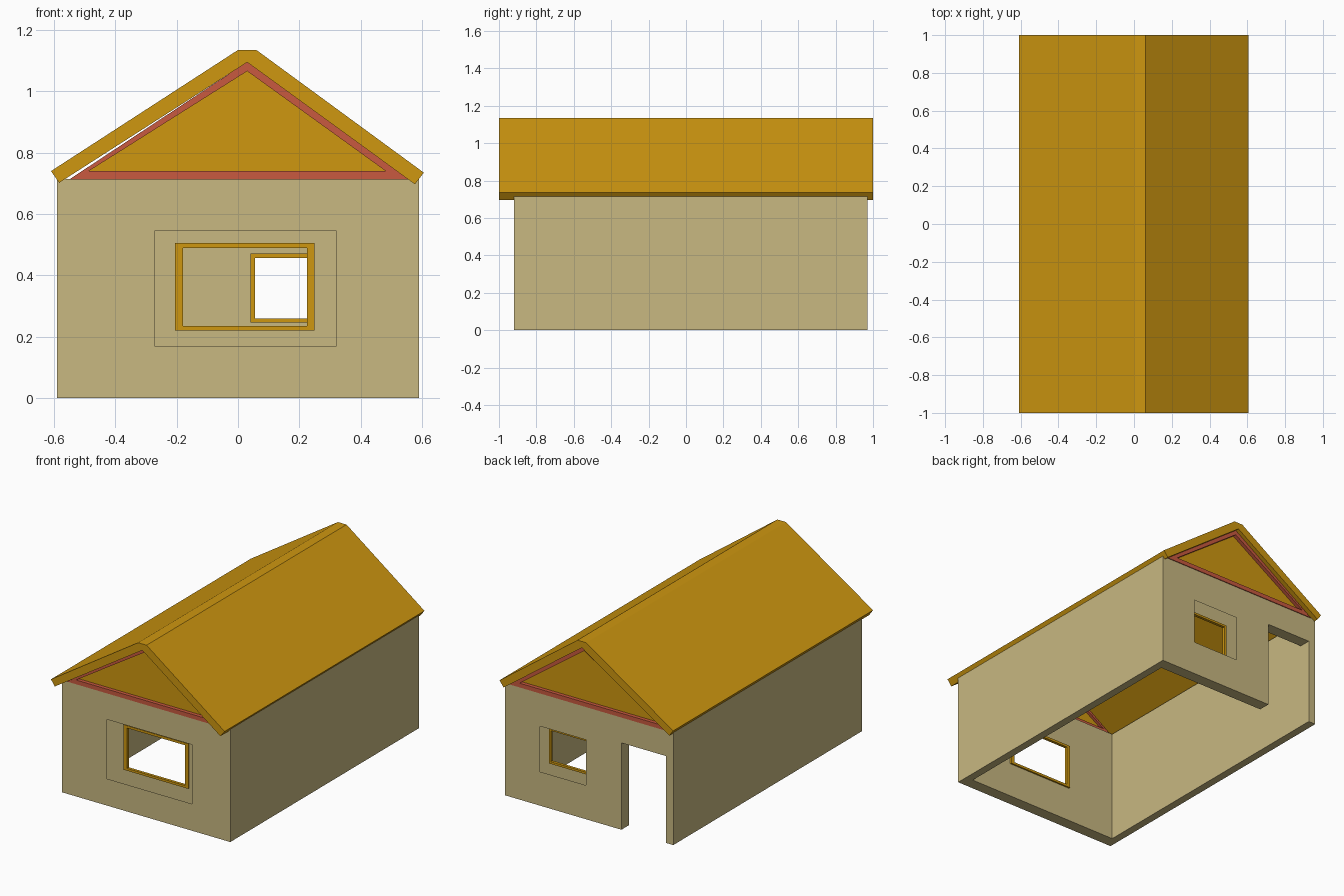
import bpy, bmesh

if "Cube" in bpy.data.objects:
    bpy.data.objects.remove(bpy.data.objects["Cube"])


def material(name, rgb):
    m = bpy.data.materials.new(name)
    m.diffuse_color = (*rgb, 1)
    m.use_nodes = True
    m.node_tree.nodes["Principled BSDF"].inputs["Base Color"].default_value = m.diffuse_color
    return m


WOOD = material("ochre", (0.62, 0.31, 0.005))
PLASTER = material("plaster", (0.58, 0.48, 0.22))
TRIM = material("red_trim", (0.58, 0.10, 0.05))


def finish(name, bm, mat, fix=True):
    bmesh.ops.remove_doubles(bm, verts=bm.verts, dist=1e-5)
    if fix:
        bmesh.ops.recalc_face_normals(bm, faces=bm.faces)
    me = bpy.data.meshes.new(name)
    bm.to_mesh(me)
    bm.free()
    me.materials.append(mat)
    ob = bpy.data.objects.new(name, me)
    bpy.context.collection.objects.link(ob)
    return ob


def quad(bm, pts):
    bm.faces.new([bm.verts.new(p) for p in pts])


def prism(name, profile, y0, y1, mat):
    """Extrude an x-z profile along y."""
    bm = bmesh.new()
    f = bm.faces.new([bm.verts.new((x, y0, z)) for x, z in profile])
    ext = bmesh.ops.extrude_face_region(bm, geom=[f])["geom"]
    bmesh.ops.translate(bm, vec=(0, y1 - y0, 0),
                        verts=[v for v in ext if isinstance(v, bmesh.types.BMVert)])
    return finish(name, bm, mat)


def ring(name, outer, inner, y0, y1, mat):
    """Closed frame between two x-z loops with the same number of corners."""
    bm = bmesh.new()
    n = len(outer)
    for i in range(n):
        j = (i + 1) % n
        sect = lambda k: [(outer[k][0], y0, outer[k][1]), (outer[k][0], y1, outer[k][1]),
                          (inner[k][0], y1, inner[k][1]), (inner[k][0], y0, inner[k][1])]
        a, b = sect(i), sect(j)
        for k in range(4):
            m = (k + 1) % 4
            quad(bm, [a[k], a[m], b[m], b[k]])
    return finish(name, bm, mat)


def rect(x0, x1, z0, z1):
    return [(x0, z0), (x1, z0), (x1, z1), (x0, z1)]


def skin(bm, outline, y, voids, flip):
    """Flat wall sheet with rectangular openings."""
    xs = sorted({p[0] for p in outline} | {v for r in voids for v in r[:2]})
    zs = sorted({p[1] for p in outline} | {v for r in voids for v in r[2:]})
    for x0, x1 in zip(xs, xs[1:]):
        for z0, z1 in zip(zs, zs[1:]):
            cx, cz = (x0 + x1) / 2, (z0 + z1) / 2
            if any(r[0] < cx < r[1] and r[2] < cz < r[3] for r in voids):
                continue
            pts = [(x, y, z) for x, z in rect(x0, x1, z0, z1)]
            quad(bm, pts[::-1] if flip else pts)


def end_wall(name, outline, y_out, y_in, hole_out, hole_in, door=None):
    """Hollow wall: wide opening outside, narrow opening inside."""
    bm = bmesh.new()
    extra = [door] if door else []
    back = y_out > y_in
    skin(bm, outline, y_out, [hole_out] + extra, back)
    skin(bm, outline, y_in, [hole_in] + extra, not back)
    for a, b in zip(outline, outline[1:] + outline[:1]):
        pts = [(a[0], y_out, a[1]), (a[0], y_in, a[1]),
               (b[0], y_in, b[1]), (b[0], y_out, b[1])]
        quad(bm, pts if not back else pts[::-1])
    return finish(name, bm, PLASTER, fix=False)


def grow(r, d):
    return (r[0] - d, r[1] + d, r[2] - d, r[3] + d)


W, H = 0.59, 0.715
YF, YB, T, S = -0.92, 0.97, 0.075, 0.05

# Side walls
prism("left_wall", rect(-W, -W + S, 0, H), YF, YB, PLASTER)
prism("right_wall", rect(W - S, W, 0, H), YF + T, YB - T, PLASTER)

# Front wall and window frame
front_win = (-0.18, 0.225, 0.235, 0.49)
end_wall("front_wall", rect(-W + S, W, 0, H), YF, YF + T,
         (-0.272, 0.322, 0.17, 0.545), grow(front_win, 0.012))
ring("front_window_frame", rect(-0.205, 0.25, 0.22, 0.505), rect(*front_win),
     YF + T - 0.008, YF + T + 0.01, WOOD)

# Back wall with doorway and window frame
door = (-W + S, -0.227, 0, 0.55)
back_outline = [(door[0], 0.55), (door[1], 0.55), (door[1], 0), (W, 0), (W, H), (door[0], H)]
back_win = (0.055, 0.315, 0.26, 0.457)
end_wall("back_wall", back_outline, YB, YB - T,
         (0.02, 0.345, 0.215, 0.503), grow(back_win, 0.007), door)
ring("back_window_frame", rect(*grow(back_win, 0.014)), rect(*back_win),
     YB - T - 0.01, YB - T + 0.008, WOOD)

# Gables: red triangular trim around an ochre panel
tri_out = [(-0.55, 0.713), (0.56, 0.713), (0.03, 1.096)]
tri_in = [(-0.487, 0.74), (0.482, 0.74), (0.03, 1.066)]
for side, y, s in (("front", YF, 1), ("back", YB, -1)):
    ring(side + "_gable_trim", tri_out, tri_in, y - 0.005 * s, y + 0.06 * s, TRIM)
    prism(side + "_gable_panel", tri_in, y + 0.018 * s, y + 0.042 * s, WOOD)

# Roof: two slopes meeting at a flat ridge
prism("roof", [(-0.61, 0.74), (-0.583, 0.702), (0.03, 1.095), (0.577, 0.697),
               (0.606, 0.735), (0.06, 1.135), (0.0, 1.135)], -1, 1, WOOD)
